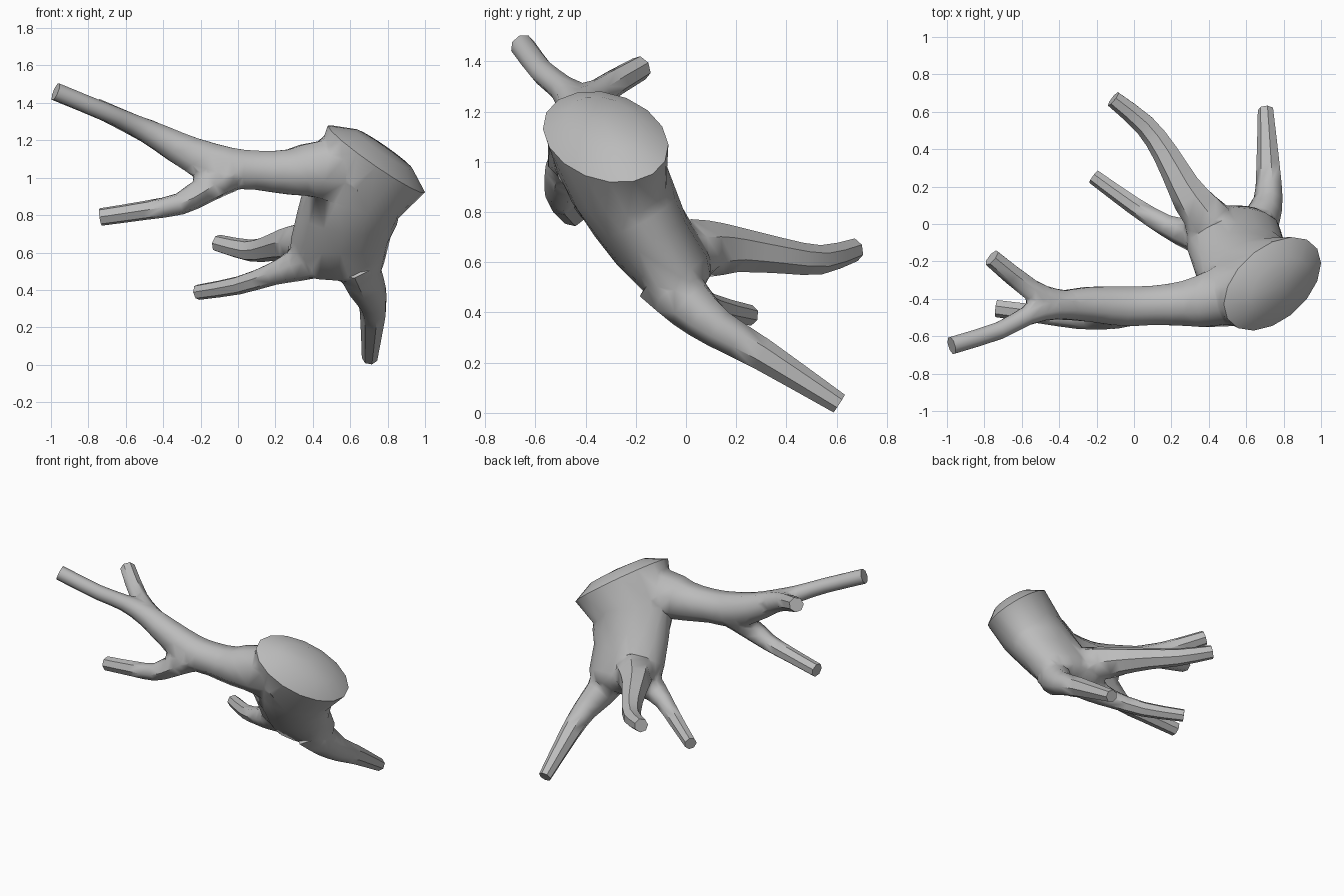
import bpy, bmesh, math
from mathutils import Vector

cube = bpy.data.objects.get("Cube")
if cube:
    bpy.data.objects.remove(cube, do_unlink=True)

mat = bpy.data.materials.new("plain grey")
mat.use_nodes = True
GREY = (0.5, 0.5, 0.5, 1.0)
mat.diffuse_color = GREY
for node in mat.node_tree.nodes:
    if node.type == 'BSDF_PRINCIPLED':
        node.inputs["Base Color"].default_value = GREY


def loft(name, rings):
    """Closed solid through rings of equal size; a one-point ring is a pole."""
    bm = bmesh.new()
    loops = [[bm.verts.new(p) for p in ring] for ring in rings]
    for a, b in zip(loops, loops[1:]):
        n = len(a)
        for i in range(n):
            j = (i + 1) % n
            if len(b) == 1:
                bm.faces.new((a[i], a[j], b[0]))
            else:
                bm.faces.new((a[i], a[j], b[j], b[i]))
    bm.faces.new(loops[0])
    if len(loops[-1]) > 1:
        bm.faces.new(loops[-1])
    bmesh.ops.recalc_face_normals(bm, faces=bm.faces[:])
    me = bpy.data.meshes.new(name)
    bm.to_mesh(me)
    bm.free()
    me.materials.append(mat)
    ob = bpy.data.objects.new(name, me)
    bpy.context.collection.objects.link(ob)
    return ob


def spline(pts, steps=2):
    """Catmull-Rom interpolation of (x, y, z, radius) points."""
    p = [Vector(q) for q in pts]
    p = [2 * p[0] - p[1]] + p + [2 * p[-1] - p[-2]]
    out = []
    for a, b, c, d in zip(p, p[1:], p[2:], p[3:]):
        for k in range(steps):
            t = k / steps
            out.append(0.5 * (2 * b + (c - a) * t + (2 * a - 5 * b + 4 * c - d) * t * t
                              + (3 * b - a - 3 * c + d) * t ** 3))
    return out + [p[-2]]


def limb(name, pts, sides=7):
    path = spline(pts)
    centres = [Vector(q[:3]) for q in path]
    rings = []
    for i, c in enumerate(centres):
        t = (centres[min(i + 1, len(centres) - 1)] - centres[max(i - 1, 0)]).normalized()
        side = t.cross(Vector((0, 0, 1))).normalized()
        up = side.cross(t)
        rings.append([c + path[i][3] * (math.cos(a) * side + math.sin(a) * up)
                      for a in (2 * math.pi * (k + 0.5) / sides for k in range(sides))])
    return loft(name, rings)


# Trunk: tilted elliptical rings (centre, two half axes), from base to domed cap
SIDES = 16
sections = [
    ((.54, .05, .50), (.16, 0, 0), (0, .05, .05)),
    ((.53, -.02, .54), (.25, 0, 0), (0, .11, .09)),
    ((.55, -.135, .68), (.265, 0, 0), (0, .14, .09)),
    ((.585, -.20, .79), (.265, .01, -.04), (.025, .165, .085)),
    ((.64, -.265, .91), (.255, .02, -.09), (.05, .19, .07)),
    ((.74, -.32, 1.10), (.24, .015, -.18), (.1, .25, -.03)),
]
cap_c, cap_u, cap_v = (Vector(v) for v in sections[-1])
cap_n = cap_u.cross(cap_v).normalized()
sections.append((cap_c + cap_n * .065, cap_u * .6, cap_v * .6))
rings = []
for c, u, v in sections:
    c, u, v = Vector(c), Vector(u), Vector(v)
    rings.append([c + u * math.cos(a) + v * math.sin(a)
                  for a in (2 * math.pi * k / SIDES for k in range(SIDES))])
rings.append([cap_c + cap_n * .08])
trunk = loft("branching_trunk", rings)

# Limbs: path points with radius, flared where they leave the trunk
limbs = [
    limb("long_arm", [(.60, -.34, 1.0, .185), (.43, -.40, 1.045, .165), (.27, -.425, 1.03, .13),
                      (.10, -.435, 1.04, .113), (-.05, -.44, 1.055, .115), (-.25, -.43, 1.125, .10),
                      (-.42, -.44, 1.215, .075), (-.57, -.49, 1.29, .055), (-.72, -.57, 1.355, .05),
                      (-.975, -.65, 1.46, .05)], 8),
    limb("arm_rear_twig", [(-.28, -.435, 1.145, .08), (-.42, -.415, 1.215, .075),
                           (-.55, -.35, 1.275, .06), (-.76, -.18, 1.375, .05)]),
    limb("arm_lower_twig", [(.02, -.445, 1.035, .09), (-.10, -.465, .99, .095), (-.19, -.485, .93, .08),
                            (-.31, -.50, .86, .06), (-.50, -.48, .825, .052), (-.735, -.45, .79, .048)]),
    limb("foot_root", [(.63, -.10, .55, .12), (.68, .02, .43, .105), (.72, .13, .335, .08),
                       (.72, .30, .235, .066), (.705, .61, .037, .043)]),
    limb("rear_root", [(.45, -.05, .63, .15), (.35, .08, .65, .12), (.27, .20, .65, .092),
                       (.17, .38, .625, .072), (.06, .53, .61, .06), (-.11, .67, .65, .047)]),
    limb("side_root", [(.44, -.08, .585, .12), (.30, -.05, .53, .09), (.18, -.01, .485, .062),
                       (0, .10, .425, .05), (-.215, .255, .388, .042)]),
]

# Fuse all parts into one body
bpy.context.view_layer.objects.active = trunk
for part in limbs:
    mod = trunk.modifiers.new("fuse", 'BOOLEAN')
    mod.operation = 'UNION'
    mod.solver = 'EXACT'
    mod.object = part
    bpy.ops.object.modifier_apply(modifier=mod.name)
    bpy.data.objects.remove(part, do_unlink=True)

# Soften the concave seams where limbs meet
bm = bmesh.new()
bm.from_mesh(trunk.data)
bmesh.ops.remove_doubles(bm, verts=bm.verts[:], dist=0.005)
bmesh.ops.triangulate(bm, faces=bm.faces[:])
for _ in range(3):
    bm.normal_update()
    seam = {v for e in bm.edges if len(e.link_faces) == 2
            and e.calc_face_angle_signed(0) < -math.radians(25) for v in e.verts}
    moves = {}
    for v in seam:
        near = [e.other_vert(v).co for e in v.link_edges if e.calc_length() < .12]
        if len(near) > 2:
            moves[v] = v.co.lerp(sum(near, Vector()) / len(near), .5)
    for v, co in moves.items():
        v.co = co
bm.to_mesh(trunk.data)
bm.free()

bpy.ops.object.select_all(action='DESELECT')
trunk.select_set(True)
bpy.context.view_layer.objects.active = trunk
bpy.ops.object.shade_smooth_by_angle(angle=math.radians(50))
